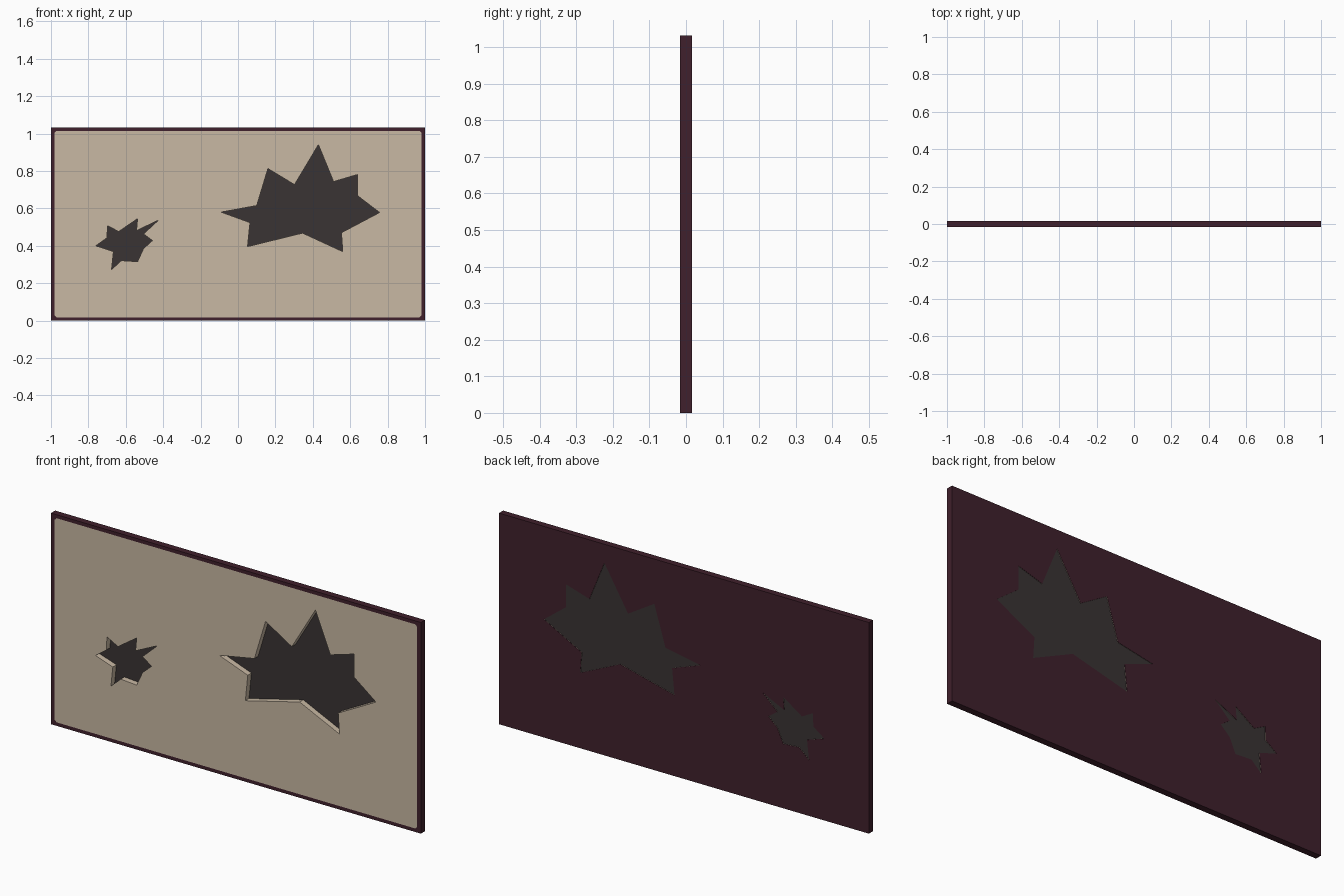
import bpy, bmesh
from mathutils import Vector

if "Cube" in bpy.data.objects:
    bpy.data.objects.remove(bpy.data.objects["Cube"])

W, H, T = 1.0, 1.032, 0.016      # half width, height, half thickness


def material(name, rgb):
    m = bpy.data.materials.new(name)
    m.diffuse_color = (*rgb, 1)
    m.use_nodes = True
    m.node_tree.nodes["Principled BSDF"].inputs["Base Color"].default_value = m.diffuse_color
    return m


maroon = material("dark maroon", (0.051, 0.0144, 0.025))
beige = material("beige", (0.578, 0.479, 0.366))
charcoal = material("charcoal", (0.042, 0.034, 0.034))


def slab(name, loops, y0, y1, mat):
    """Fill outlines in the xz plane (inner loops become holes), extrude from y0 to y1."""
    bm = bmesh.new()
    edges = []
    for pts in loops:
        vs = [bm.verts.new((x, y0, z)) for x, z in pts]
        edges += [bm.edges.new((vs[i - 1], vs[i])) for i in range(len(vs))]
    bmesh.ops.triangle_fill(bm, use_beauty=True, edges=edges, normal=Vector((0, -1, 0)))
    ext = bmesh.ops.extrude_face_region(bm, geom=bm.faces[:], use_keep_orig=True)
    moved = [g for g in ext["geom"] if isinstance(g, bmesh.types.BMVert)]
    bmesh.ops.translate(bm, verts=moved, vec=(0, y1 - y0, 0))
    bmesh.ops.recalc_face_normals(bm, faces=bm.faces[:])
    me = bpy.data.meshes.new(name)
    bm.to_mesh(me)
    bm.free()
    me.materials.append(mat)
    ob = bpy.data.objects.new(name, me)
    bpy.context.collection.objects.link(ob)
    return ob


# Outlines
outer = [(-W, 0), (W, 0), (W, H), (-W, H)]
x, lo, hi, c = 0.98, 0.017, 1.015, 0.01
inner = [(-x + c, lo), (x - c, lo), (x, lo + c), (x, hi - c),
         (x - c, hi), (-x + c, hi), (-x, hi - c), (-x, lo + c)]
small_star = [(-0.76, 0.40), (-0.70, 0.443), (-0.698, 0.508), (-0.638, 0.476),
              (-0.537, 0.545), (-0.543, 0.481), (-0.425, 0.537), (-0.505, 0.463),
              (-0.457, 0.428), (-0.505, 0.385), (-0.537, 0.315), (-0.623, 0.321),
              (-0.676, 0.273), (-0.666, 0.369)]
large_star = [(-0.09, 0.58), (0.10, 0.615), (0.16, 0.813), (0.302, 0.727),
              (0.43, 0.941), (0.511, 0.743), (0.639, 0.781), (0.639, 0.668),
              (0.757, 0.578), (0.553, 0.47), (0.56, 0.369), (0.345, 0.468),
              (0.051, 0.396), (0.064, 0.524)]

# Rim, front panel and thin backing, with the two jagged holes
slab("rim", [outer, inner], -T, T - 0.001, maroon)
slab("front_panel", [inner, small_star, large_star], -T, T - 0.001, beige)
slab("backing", [outer, small_star, large_star], T - 0.001, T, maroon)

# Dark plates closing the holes near the back
slab("small_hole_plate", [small_star], 0.012, 0.0135, charcoal)
slab("large_hole_plate", [large_star], 0.012, 0.0135, charcoal)
